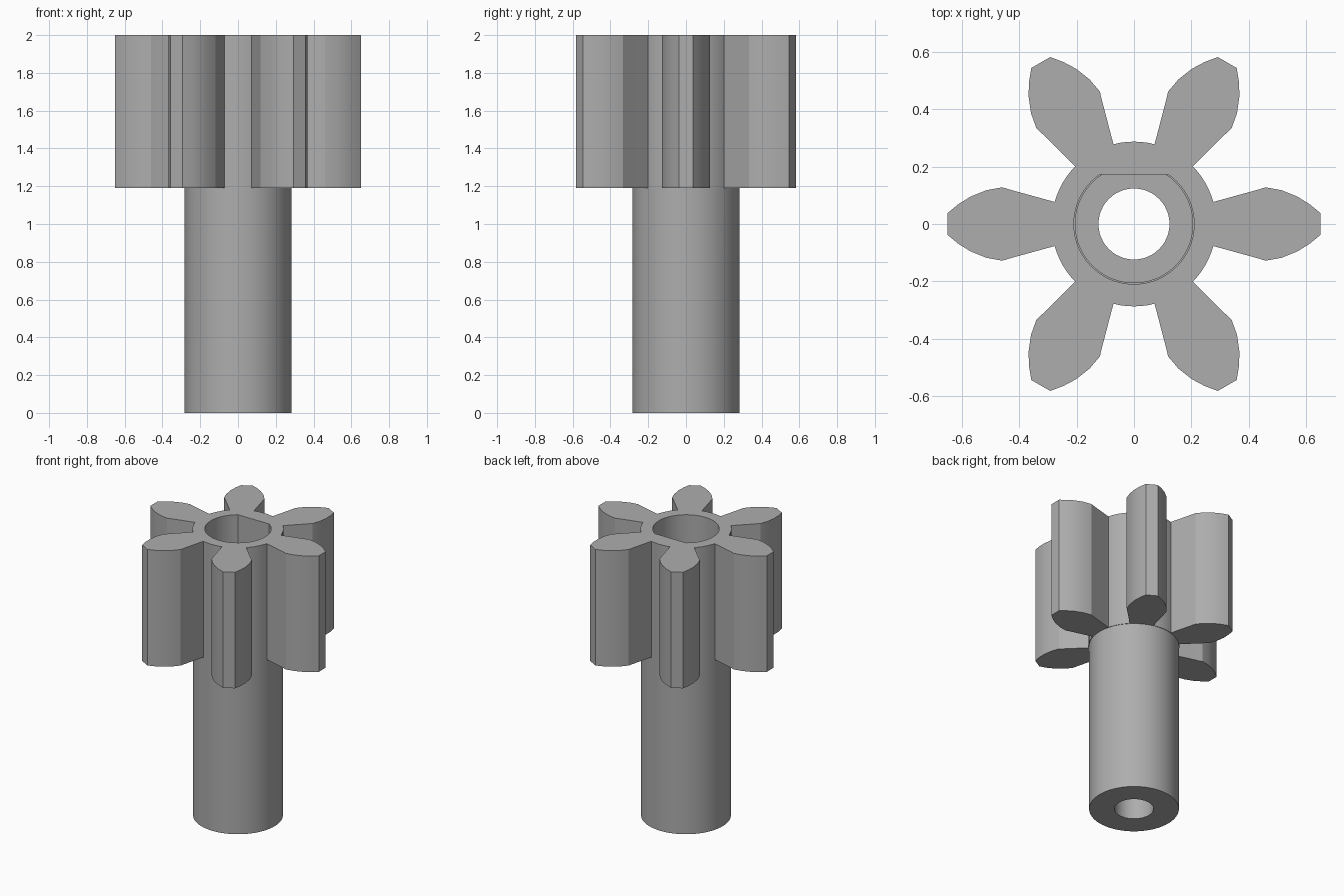
import bpy, bmesh, math

if "Cube" in bpy.data.objects:
    bpy.data.objects.remove(bpy.data.objects["Cube"])

HUB_R, TEETH, TOOTH_Z, TOP = 0.284, 6, 1.19, 2.0

steel = bpy.data.materials.new("plain grey")
steel.diffuse_color = (0.42, 0.42, 0.42, 1)
steel.use_nodes = True
steel.node_tree.nodes["Principled BSDF"].inputs["Base Color"].default_value = steel.diffuse_color


def prism(name, outline, z0, z1):
    """Extrude a closed outline from z0 to z1."""
    bm = bmesh.new()
    base = bm.faces.new([bm.verts.new((x, y, z0)) for x, y in outline])
    new = bmesh.ops.extrude_face_region(bm, geom=[base])["geom"]
    for v in new:
        if isinstance(v, bmesh.types.BMVert):
            v.co.z = z1
    bmesh.ops.recalc_face_normals(bm, faces=bm.faces)
    mesh = bpy.data.meshes.new(name)
    bm.to_mesh(mesh)
    bm.free()
    ob = bpy.data.objects.new(name, mesh)
    bpy.context.collection.objects.link(ob)
    mesh.materials.append(steel)
    return ob


def arc(r, a0, a1, n):
    return [(r * math.cos(a0 + (a1 - a0) * i / n), r * math.sin(a0 + (a1 - a0) * i / n))
            for i in range(n + 1)]


def circle(r, n=72):
    return arc(r, 0, math.tau, n)[:-1]


def d_shape(r, flat):
    """Circle cut by a flat on the +y side."""
    a = math.asin(flat / r)
    return arc(r, math.pi - a, math.tau + a, 56)


def apply_boolean(target, tool, operation):
    mod = target.modifiers.new("bool", 'BOOLEAN')
    mod.operation, mod.solver, mod.object = operation, 'EXACT', tool
    bpy.context.view_layer.objects.active = target
    bpy.ops.object.modifier_apply(modifier=mod.name)
    bpy.data.objects.remove(tool, do_unlink=True)


# toothed ring: one half flank mirrored, then repeated around the axis
half = [(0.277, 0.077), (0.43, 0.119), (0.46, 0.128), (0.515, 0.118),
        (0.57, 0.096), (0.612, 0.070), (0.651, 0.038)]
tooth = [(x, -y) for x, y in half] + half[::-1]
root = math.atan2(half[0][1], half[0][0])
step = math.tau / TEETH
outline = []
for k in range(TEETH):
    c, s = math.cos(k * step), math.sin(k * step)
    outline += [(c * x - s * y, s * x + c * y) for x, y in tooth]
    outline += arc(0.2875, k * step + root, (k + 1) * step - root, 6)[1:-1]
pinion = prism("pinion", outline, TOOTH_Z, TOP)

# sleeve below the teeth
apply_boolean(pinion, prism("sleeve", circle(HUB_R), 0, TOOTH_Z + 0.2), 'UNION')

# stepped D-shaped shaft socket and the small through hole
for name, shape, z0, z1 in (
        ("upper_socket", d_shape(0.21, 0.172), TOOTH_Z, TOP + 0.1),
        ("lower_socket", d_shape(0.205, 0.172), 0.4, TOOTH_Z + 0.1),
        ("through_hole", circle(0.124, 48), -0.1, 0.5)):
    apply_boolean(pinion, prism(name, shape, z0, z1), 'DIFFERENCE')

# smooth the curved walls, keep hard edges
bpy.ops.object.select_all(action='DESELECT')
pinion.select_set(True)
bpy.context.view_layer.objects.active = pinion
bpy.ops.object.shade_smooth_by_angle(angle=math.radians(25))
